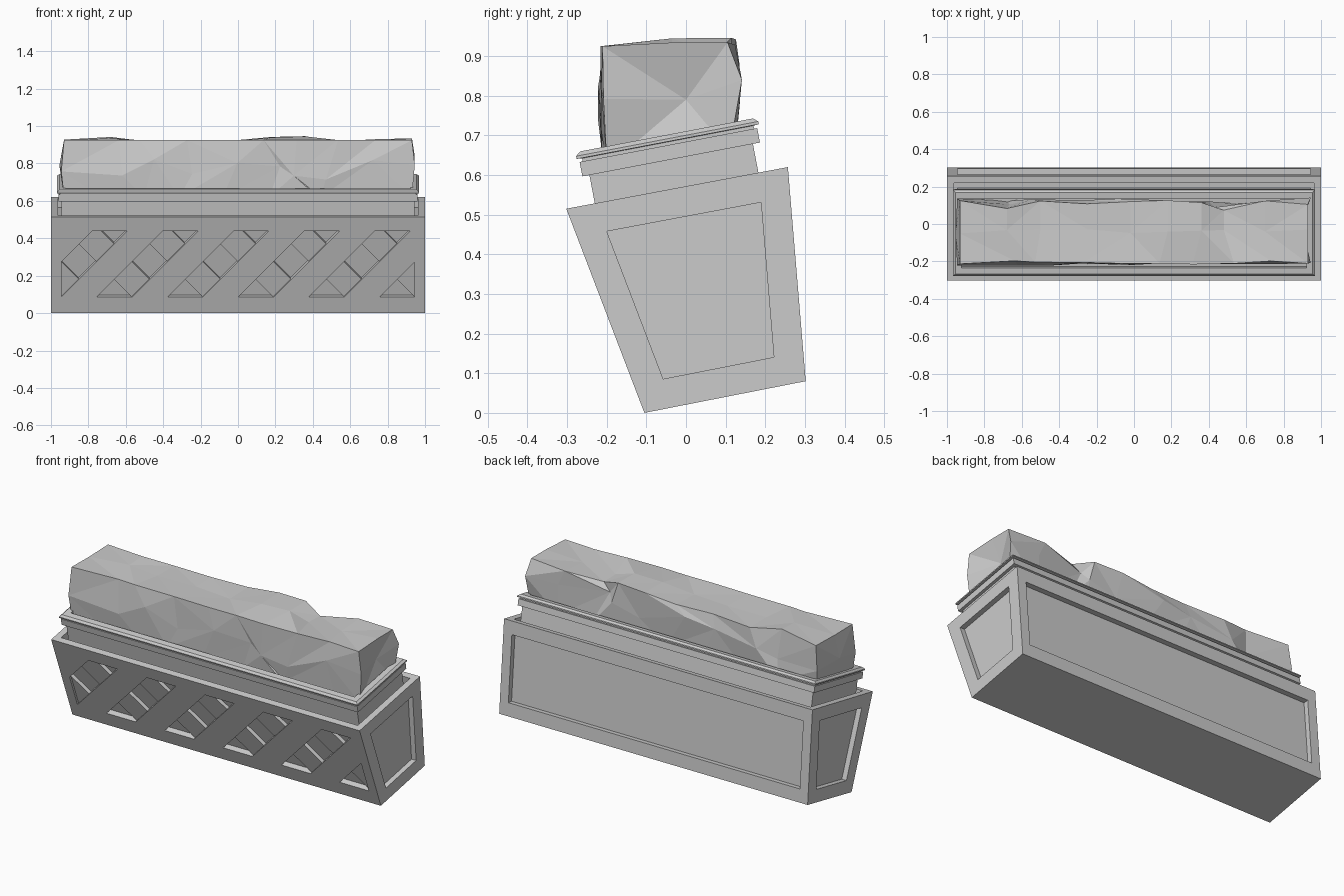
import bpy, bmesh, math, random
from mathutils import Vector

random.seed(4)
cube = bpy.data.objects.get("Cube")
if cube:
    bpy.data.objects.remove(cube, do_unlink=True)

# One plain stone grey for everything
grey = bpy.data.materials.new("stone grey")
grey.use_nodes = True
grey.diffuse_color = (0.6, 0.6, 0.6, 1)
grey.node_tree.nodes["Principled BSDF"].inputs["Base Color"].default_value = (0.6, 0.6, 0.6, 1)


def finish(bm, name):
    bmesh.ops.recalc_face_normals(bm, faces=bm.faces[:])
    mesh = bpy.data.meshes.new(name)
    bm.to_mesh(mesh)
    bm.free()
    mesh.materials.append(grey)
    obj = bpy.data.objects.new(name, mesh)
    bpy.context.collection.objects.link(obj)
    return obj


def loft(bm, rings):
    """Join closed rings of points with quads; returns vertex rings and side faces."""
    vs = [[bm.verts.new(p) for p in ring] for ring in rings]
    n = len(vs[0])
    sides = [bm.faces.new((a[i], a[(i + 1) % n], b[(i + 1) % n], b[i]))
             for a, b in zip(vs, vs[1:]) for i in range(n)]
    return vs, sides


def recess(bm, faces, depth):
    """Push a flat group of faces inwards, leaving walls around its outline."""
    move = faces[0].normal * -depth
    out = bmesh.ops.extrude_face_region(bm, geom=faces)["geom"]
    bmesh.ops.translate(bm, vec=move, verts=[g for g in out if isinstance(g, bmesh.types.BMVert)])
    old = [f for f in faces if f.is_valid]
    if old:
        bmesh.ops.delete(bm, geom=old, context="FACES")


def inset(bm, face, margin):
    bmesh.ops.inset_individual(bm, faces=[face], thickness=margin, use_even_offset=True)


# Outer trough: tilted, tapered box with recessed panels
SIDE = 0.945
profile = [(-0.105, 0), (0.302, 0.08), (0.257, 0.62), (-0.302, 0.515)]
bm = bmesh.new()
rings, (base, back, top, front) = loft(bm, [[(x, y, z) for y, z in profile] for x in (-1, 1)])
ends = [bm.faces.new(r) for r in rings]
bmesh.ops.recalc_face_normals(bm, faces=bm.faces[:])
for end in ends:
    inset(bm, end, 0.075)
    recess(bm, [end], 0.03)
inset(bm, top, 0.038)
recess(bm, [top], 0.05)
inset(bm, back, 0.077)
for v in back.verts:
    v.co.x = math.copysign(SIDE, v.co.x)
recess(bm, [back], 0.03)

# Front lattice: woven diagonal bars with open cells behind
LOW, HIGH, STEP = 0.085, 0.44, 0.189
inset(bm, front, 0.08)
for v in front.verts:
    z = LOW if v.co.z < 0.25 else HIGH
    v.co = (math.copysign(SIDE, v.co.x), -0.105 - 0.3825 * z, z)
bm.normal_update()
normal = front.normal.copy()


def panel_faces():
    found = []
    for f in bm.faces:
        c = f.calc_center_median()
        if f.normal.dot(normal) > 0.999 and abs(c.x) < SIDE and LOW < c.z < HIGH:
            found.append(f)
    return found


for slope, start in ((-1, -1.03), (1, -0.674)):
    for k in range(-2, 13):
        faces = panel_faces()
        geom = set(faces)
        for f in faces:
            geom.update(f.edges)
            geom.update(f.verts)
        bmesh.ops.bisect_plane(bm, geom=list(geom), dist=1e-5,
                               plane_co=(start + k * STEP, 0, 0), plane_no=(1, 0, slope))
        bm.normal_update()


def band(face, slope, start):
    c = face.calc_center_median()
    return math.floor((c.x + slope * c.z - start) / STEP) % 2


recess(bm, [f for f in panel_faces() if band(f, -1, -1.03) == 1], 0.012)
bm.normal_update()
plane = -0.105 * normal.y
for f in panel_faces():
    sunk = f.calc_center_median().dot(normal) < plane - 0.006
    if sunk and band(f, 1, -0.674) == 0:
        recess(bm, [f], 0.02)
finish(bm, "planter_box")

# Inner liner with a stepped lip, tilted with the trough
TILT = math.radians(10.8)


def tilted(x, u, w):
    return (x, u * math.cos(TILT) - w * math.sin(TILT), u * math.sin(TILT) + w * math.cos(TILT))


steps = [(0, 0.46), (0, 0.635), (0.018, 0.635), (0.018, 0.672), (0.01, 0.672), (0.01, 0.68),
         (0.024, 0.681), (0.024, 0.688), (0.012, 0.698), (-0.022, 0.698), (-0.022, 0.66)]
bm = bmesh.new()
rings, _ = loft(bm, [[tilted(sx * (0.943 + o), 0.083 + sy * (0.21 + o), w)
                      for sx, sy in ((-1, -1), (1, -1), (1, 1), (-1, 1))] for o, w in steps])
bm.faces.new(rings[0])
bm.faces.new(rings[-1])
finish(bm, "liner_with_lip")

# Clipped hedge: faceted, irregular block
stations = [-0.92, -0.68, -0.5, -0.25, -0.02, 0.18, 0.36, 0.48, 0.7, 0.92]
crest = [0.93, 0.945, 0.925, 0.93, 0.925, 0.95, 0.955, 0.915, 0.93, 0.935]
section = [(-0.2, 0.62), (-0.212, 0.77), (-0.205, 0.925), (-0.04, 0.93),
           (0.115, 0.93), (0.13, 0.82), (0.12, 0.66)]
bm = bmesh.new()
rows = []
for i, (x, high) in enumerate(zip(stations, crest)):
    at_end = i in (0, len(stations) - 1)
    row = []
    for j, (y, z) in enumerate(section):
        px, py, pz = x, y + random.uniform(-0.012, 0.012), z
        if j in (3, 4):
            pz = high + random.uniform(-0.012, 0.0)
        elif j in (1, 5):
            pz += random.uniform(-0.06, 0.06)
        if at_end:
            px += math.copysign(0.025 if j in (1, 5) else -0.01, x)
        else:
            px += random.uniform(-0.07, 0.07) * (j not in (3, 4))
        if i in (1, 7) and j in (4, 5):
            py -= 0.035
        row.append((px, py, pz))
    rows.append(row)
rings, sides = loft(bm, rows)
for ring, tip in ((rings[0], (-0.955, -0.06, 0.79)), (rings[-1], (0.895, 0.0, 0.79))):
    hub = bm.verts.new(tip)
    for a, b in zip(ring, ring[1:] + ring[:1]):
        bm.faces.new((a, b, hub))
for f in sides:
    a, b, c, d = f.verts
    tris = ((a, b, c), (a, c, d)) if random.random() < 0.5 else ((a, b, d), (b, c, d))
    bm.faces.remove(f)
    for t in tris:
        bm.faces.new(t)
finish(bm, "hedge")
